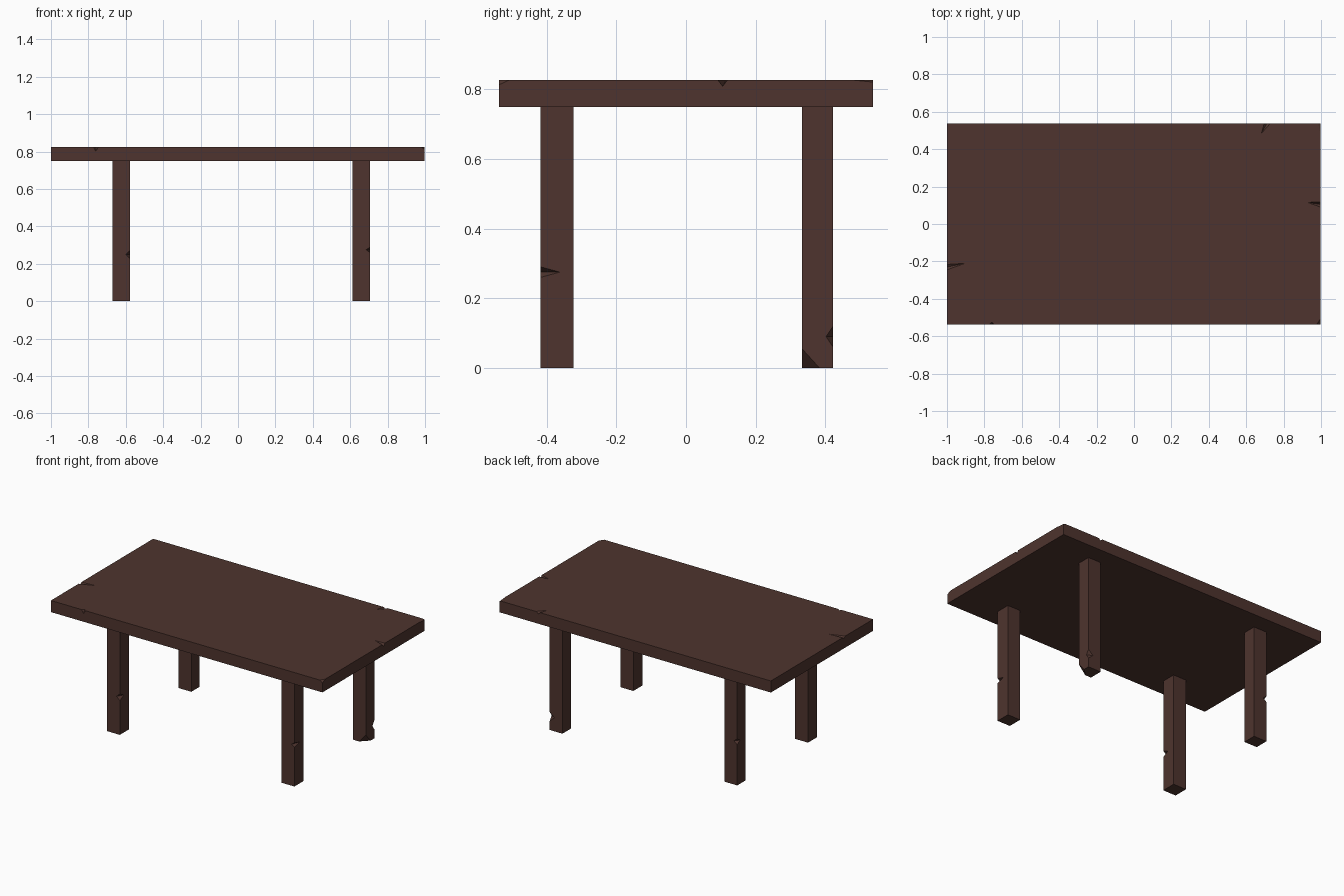
import bpy, bmesh
from mathutils import Matrix, Vector

if "Cube" in bpy.data.objects:
    bpy.data.objects.remove(bpy.data.objects["Cube"])

wood = bpy.data.materials.new("dark brown wood")
wood.diffuse_color = (0.0762, 0.0343, 0.0273, 1)
wood.use_nodes = True
wood.node_tree.nodes["Principled BSDF"].inputs["Base Color"].default_value = wood.diffuse_color


def make_object(name, bm):
    mesh = bpy.data.meshes.new(name)
    bmesh.ops.recalc_face_normals(bm, faces=bm.faces)
    bm.to_mesh(mesh)
    bm.free()
    mesh.materials.append(wood)
    obj = bpy.data.objects.new(name, mesh)
    bpy.context.collection.objects.link(obj)
    return obj


def box(name, lo, hi):
    lo, hi = Vector(lo), Vector(hi)
    bm = bmesh.new()
    bmesh.ops.create_cube(bm, size=1, matrix=Matrix.Translation((lo + hi) / 2)
                          @ Matrix.Diagonal((*(hi - lo), 1)))
    return make_object(name, bm)


def chip(obj, nicks):
    """Cut diamond-shaped nicks: (centre, radii, turn about z)."""
    bm = bmesh.new()
    for centre, (rx, ry, rz), turn in nicks:
        m = Matrix.Translation(centre) @ Matrix.Rotation(turn, 4, 'Z')
        v = [bm.verts.new(m @ Vector(p)) for p in
             [(rx, 0, 0), (0, ry, 0), (-rx, 0, 0), (0, -ry, 0), (0, 0, rz), (0, 0, -rz)]]
        for i in range(4):
            j = (i + 1) % 4
            bm.faces.new((v[i], v[j], v[4]))
            bm.faces.new((v[j], v[i], v[5]))
    cutter = make_object("nick_cutter", bm)
    cutter.hide_render = True
    mod = obj.modifiers.new("nicks", 'BOOLEAN')
    mod.operation = 'DIFFERENCE'
    mod.solver = 'EXACT'
    mod.object = cutter
    bpy.context.view_layer.objects.active = obj
    bpy.ops.object.modifier_apply(modifier=mod.name)
    bpy.data.objects.remove(cutter)


# Table top with worn edges
top = box("table_top", (-1, -0.537, 0.749), (0.997, 0.537, 0.826))
chip(top, [
    ((0.71, 0.537, 0.826), (0.014, 0.06, 0.012), -0.5),
    ((0.997, 0.105, 0.826), (0.07, 0.014, 0.018), -0.15),
    ((-1, -0.23, 0.826), (0.10, 0.014, 0.010), 0.2),
    ((-0.76, -0.537, 0.826), (0.014, 0.012, 0.025), 0),
    ((0.997, -0.537, 0.826), (0.02, 0.03, 0.014), 0),
    ((0.997, 0.537, 0.826), (0.012, 0.06, 0.006), 0),
])

# Legs, each with its own nicks
left, right = (-0.672, -0.577), (0.613, 0.707)
front, back = (-0.417, -0.322), (0.333, 0.422)
legs = {
    "front_left_leg": (left, front, [((-0.577, -0.417, 0.25), (0.024, 0.04, 0.022), 0)]),
    "front_right_leg": (right, front, [((0.707, -0.417, 0.275), (0.022, 0.055, 0.015), 0)]),
    "back_left_leg": (left, back, [((-0.672, 0.422, 0.29), (0.024, 0.03, 0.02), 0)]),
    "back_right_leg": (right, back, [((0.707, 0.422, 0.09), (0.035, 0.02, 0.03), 0),
                                     ((0.707, 0.333, 0.0), (0.05, 0.05, 0.055), 0)]),
}
for name, (xs, ys, nicks) in legs.items():
    leg = box(name, (xs[0], ys[0], 0), (xs[1], ys[1], 0.752))
    chip(leg, nicks)
